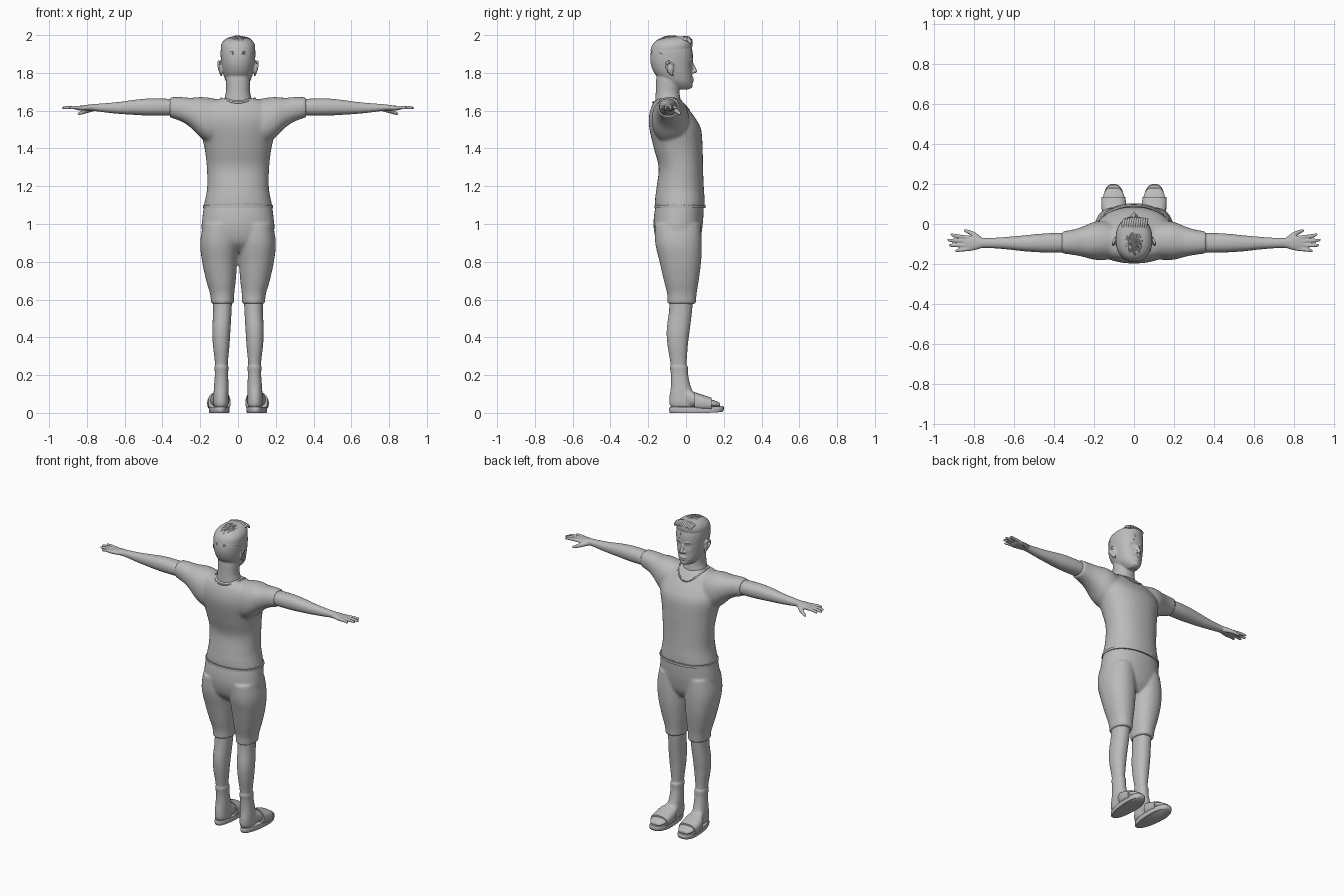
import bpy, bmesh, math, random
from mathutils import Vector

random.seed(4)
GREY = bpy.data.materials.new("plain grey")
GREY.diffuse_color = (0.5, 0.5, 0.5, 1)


def spline(rows, steps):
    """Catmull-Rom interpolation through rows of numbers."""
    out, n = [], len(rows)
    for i in range(n - 1):
        p = [rows[max(0, min(n - 1, i + k))] for k in (-1, 0, 1, 2)]
        for s in range(steps):
            t = s / steps
            out.append([0.5 * (2 * b + (c - a) * t + (2 * a - 5 * b + 4 * c - d) * t * t
                               + (3 * b - a - 3 * c + d) * t ** 3) for a, b, c, d in zip(*p)])
    return out + [list(rows[-1])]


def skin(bm, rings):
    """Bridge rings of points and cap both ends."""
    vs = [[bm.verts.new(p) for p in r] for r in rings]
    n = len(vs[0])
    for a, b in zip(vs, vs[1:]):
        for i in range(n):
            bm.faces.new((a[i], a[(i + 1) % n], b[(i + 1) % n], b[i]))
    bm.faces.new(vs[0])
    bm.faces.new(vs[-1])
    return [v for r in vs for v in r]


def loft(bm, axis, rows, p=2.2, seg=40, steps=5):
    """Rows are (position, low a, high a, low b, high b) across the axis."""
    rings = []
    for m, a0, a1, b0, b1 in spline(rows, steps):
        ring = []
        for i in range(seg):
            t = 2 * math.pi * i / seg
            c, s = math.cos(t), math.sin(t)
            a = (a0 + a1) / 2 + (a1 - a0) / 2 * math.copysign(abs(c) ** (2 / p), c)
            b = (b0 + b1) / 2 + (b1 - b0) / 2 * math.copysign(abs(s) ** (2 / p), s)
            ring.append({"X": (m, a, b), "Y": (a, m, b), "Z": (a, b, m)}[axis])
        rings.append(ring)
    return skin(bm, rings)


def tube(bm, pts, seg=10, steps=4):
    """Rounded tube through points (x, y, z, radius)."""
    path = spline(pts, steps)
    P = [Vector(q[:3]) for q in path]
    R = [q[3] for q in path]
    d0, d1 = (P[0] - P[1]).normalized(), (P[-1] - P[-2]).normalized()
    P = [P[0] + d0 * R[0] * 0.8] + P + [P[-1] + d1 * R[-1] * 0.8]
    R = [R[0] * 0.5] + R + [R[-1] * 0.5]
    rings = []
    for i, (q, r) in enumerate(zip(P, R)):
        d = (P[min(i + 1, len(P) - 1)] - P[max(i - 1, 0)]).normalized()
        u = d.cross(Vector((0.1, 0.2, 1))).normalized()
        w = d.cross(u)
        rings.append([q + (u * math.cos(a) + w * math.sin(a)) * r
                      for a in (2 * math.pi * k / seg for k in range(seg))])
    skin(bm, rings)


def ball(bm, c, r):
    vs = bmesh.ops.create_uvsphere(bm, u_segments=20, v_segments=12, radius=1)["verts"]
    for v in vs:
        v.co = Vector([c[i] + v.co[i] * r[i] for i in range(3)])


def finish(name, bm, voxel=0, mirror=False, smooth=3):
    bmesh.ops.recalc_face_normals(bm, faces=bm.faces[:])
    me = bpy.data.meshes.new(name)
    bm.to_mesh(me)
    bm.free()
    me.materials.append(GREY)
    ob = bpy.data.objects.new(name, me)
    bpy.context.collection.objects.link(ob)
    bpy.ops.object.select_all(action="DESELECT")
    ob.select_set(True)
    bpy.context.view_layer.objects.active = ob
    if voxel:
        m = ob.modifiers.new("blend", "REMESH")
        m.mode, m.voxel_size, m.use_smooth_shade = "VOXEL", voxel, True
        m = ob.modifiers.new("soften", "SMOOTH")
        m.factor, m.iterations = 0.5, smooth
    else:
        bpy.ops.object.shade_smooth_by_angle(angle=math.radians(45))
    if mirror:
        ob.modifiers.new("mirror", "MIRROR")
    return ob


# shirt: torso with both sleeves blended in
bm = bmesh.new()
loft(bm, "Z", [(1.09, -.183, .183, -.165, .10), (1.14, -.172, .172, -.163, .098), (1.2, -.163, .163, -.155, .094),
               (1.3, -.165, .165, -.145, .09), (1.4, -.177, .177, -.17, .088), (1.5, -.20, .20, -.193, .08),
               (1.56, -.205, .205, -.197, .05), (1.61, -.19, .19, -.187, .012), (1.645, -.15, .15, -.17, -.015),
               (1.665, -.09, .09, -.15, -.035)])
for s in (1, -1):
    loft(bm, "X", [(s * .08, -.17, -.0, 1.42, 1.655), (s * .15, -.18, .015, 1.43, 1.668), (s * .2, -.178, .01, 1.46, 1.672),
                   (s * .25, -.165, -.01, 1.51, 1.668), (s * .3, -.155, -.027, 1.543, 1.672), (s * .36, -.147, -.037, 1.564, 1.672)])
finish("shirt", bm, .009, smooth=5)

# collar and shirt hem trims
bm = bmesh.new()
ring = []
for i in range(41):
    a = 2 * math.pi * i / 40
    s = math.sin(a)
    drop = .062 if s > 0 else .022
    ring.append((.088 * math.cos(a), -.08 + .095 * s, 1.665 - drop * s * s, .005))
tube(bm, ring, 8, 1)
finish("collar", bm)
bm = bmesh.new()
loft(bm, "Z", [(1.085, -.186, .186, -.168, .103), (1.1, -.186, .186, -.168, .103)], steps=2)
finish("shirt_hem", bm)

# shorts: pelvis with two legs
bm = bmesh.new()
loft(bm, "Z", [(1.11, -.178, .178, -.158, .094), (1.04, -.188, .188, -.17, .092), (.97, -.192, .192, -.17, .085),
               (.9, -.17, .17, -.15, .07), (.85, -.1, .1, -.1, .04)])
for s in (1, -1):
    loft(bm, "Z", [(1.0, s * .01, s * .185, -.165, .078), (.9, s * .002, s * .2, -.163, .083), (.8, s * .005, s * .19, -.14, .08),
                   (.7, s * .012, s * .168, -.117, .067), (.63, s * .02, s * .148, -.1, .056), (.577, s * .022, s * .142, -.098, .052)])
finish("shorts", bm, .008, smooth=4)

# leg with sock and foot
bm = bmesh.new()
loft(bm, "Z", [(.64, .03, .135, -.085, .04), (.54, .034, .132, -.09, .032), (.44, .04, .136, -.102, .02),
               (.36, .045, .133, -.098, .01), (.24, .055, .12, -.08, .003), (.1, .055, .12, -.075, .01)])
loft(bm, "Z", [(.245, .05, .125, -.086, .011), (.2, .052, .123, -.08, .012), (.14, .05, .127, -.08, .025),
               (.09, .05, .13, -.087, .045), (.05, .05, .13, -.088, .05), (.03, .055, .125, -.08, .05)])
loft(bm, "Y", [(-.05, .06, .12, .03, .1), (0, .05, .132, .03, .135), (.05, .045, .148, .03, .104), (.1, .045, .156, .03, .082),
               (.15, .05, .153, .03, .066), (.18, .07, .135, .032, .053)])
finish("leg_and_foot", bm, .006, True)

# sandal: shaped sole and broad strap
bm = bmesh.new()
rings = []
for z, k in ((.005, .95), (.009, .98), (.018, 1), (.03, 1), (.036, .97)):
    r = []
    for i in range(48):
        a = 2 * math.pi * i / 48
        c, s = math.cos(a), math.sin(a)
        half = .053 + .011 * s
        lift = .012 * max(0, s) ** 3
        r.append((.098 + .005 * s + half * k * math.copysign(abs(c) ** .8, c),
                  .055 + .145 * k * math.copysign(abs(s) ** .9, s), z - .005 + lift * .5))
    rings.append(r)
skin(bm, rings)
finish("sandal_sole", bm, 0, True)
bm = bmesh.new()
loft(bm, "Y", [(.045, .04, .157, .01, .11), (.09, .039, .163, .01, .095), (.135, .043, .162, .01, .08)], p=2.6)
finish("sandal_strap", bm, 0, True)

# arm with hand, fingers and thumb
bm = bmesh.new()
loft(bm, "X", [(.3, -.14, -.045, 1.575, 1.66), (.4, -.143, -.045, 1.573, 1.664), (.48, -.141, -.05, 1.574, 1.664),
               (.55, -.136, -.057, 1.578, 1.657), (.64, -.126, -.065, 1.584, 1.645), (.72, -.12, -.07, 1.593, 1.638),
               (.76, -.12, -.069, 1.598, 1.635), (.79, -.129, -.061, 1.6, 1.632), (.83, -.136, -.058, 1.6, 1.627),
               (.855, -.13, -.064, 1.604, 1.623)], seg=28)
for y0, x1, y1, x in ((-.068, .916, -.053, .85), (-.086, .932, -.08, .85), (-.106, .924, -.107, .85), (-.124, .893, -.135, .84)):
    tube(bm, [(x - .03, y0, 1.615, .010), ((x + x1) / 2, (y0 + y1) / 2, 1.617, .0095), (x1 - .005, y1, 1.614, .0075)])
tube(bm, [(.765, -.082, 1.612, .015), (.80, -.053, 1.6, .013), (.825, -.04, 1.59, .010), (.843, -.033, 1.583, .008)])
finish("arm_and_hand", bm, .004, True)

# head and neck with facial features
bm = bmesh.new()
loft(bm, "Z", [(1.58, -.08, .08, -.165, -.03), (1.65, -.074, .074, -.163, -.028), (1.7, -.064, .064, -.16, -.035),
               (1.76, -.064, .064, -.158, -.03), (1.8, -.06, .06, -.155, -.03)])
face = loft(bm, "Z", [(1.712, -.025, .025, -.05, .012), (1.726, -.042, .042, -.09, .03), (1.755, -.064, .064, -.13, .034),
                      (1.8, -.079, .079, -.168, .033), (1.85, -.088, .088, -.187, .036), (1.9, -.092, .092, -.188, .036),
                      (1.94, -.088, .088, -.176, .028), (1.97, -.072, .072, -.15, .012), (1.985, -.04, .04, -.11, -.01)], seg=56)
for v in face:
    for s in (1, -1):
        d = (v.co - Vector((s * .034, .03, 1.846))).length
        v.co.y -= .008 * math.exp(-(d / .018) ** 2)
tube(bm, [(0, .028, 1.858, .008), (0, .04, 1.83, .009), (0, .049, 1.808, .011)])
tube(bm, [(-.02, .033, 1.767, .004), (0, .036, 1.77, .006), (.02, .033, 1.767, .004)])
tube(bm, [(-.016, .031, 1.757, .004), (0, .034, 1.755, .007), (.016, .031, 1.757, .004)])
ball(bm, (0, .02, 1.731), (.024, .016, .014))
for s in (1, -1):
    ball(bm, (s * .012, .037, 1.804), (.008, .012, .008))
    ball(bm, (s * .034, .011, 1.846), (.015, .013, .01))
    tube(bm, [(s * .014, .032, 1.864, .006), (s * .034, .028, 1.87, .006), (s * .056, .012, 1.865, .004)])
    ball(bm, (s * .088, -.083, 1.822), (.012, .018, .03))
    tube(bm, [(s * .088, -.07, 1.785, .006), (s * .097, -.09, 1.81, .006), (s * .103, -.105, 1.84, .007),
              (s * .102, -.09, 1.86, .007), (s * .092, -.068, 1.845, .006)])
finish("head_and_neck", bm, .004)

# hair: cap with forward swept locks and a raised fringe
bm = bmesh.new()
loft(bm, "Z", [(1.915, -.091, .091, -.189, .026), (1.945, -.09, .09, -.18, .034), (1.968, -.078, .078, -.16, .033),
               (1.984, -.056, .056, -.125, .022), (1.992, -.02, .02, -.09, .0)])
for i in range(110):
    lat, lon = random.uniform(.3, 1.5), random.uniform(-math.pi, math.pi)
    x0 = .086 * math.cos(lat) * math.sin(lon)
    y0 = -.078 + .106 * math.cos(lat) * math.cos(lon)
    pts = []
    sway = random.uniform(-.012, .012)
    for k, r in enumerate((.003, .0065, .003)):
        x, y = x0 + sway * k, y0 + .017 * (k - 1)
        q = (x / .09) ** 2 + ((y + .076) / .113) ** 2
        if q > 1:
            x, y = x / math.sqrt(q), -.076 + (y + .076) / math.sqrt(q)
        z = 1.885 + .107 * max(0, 1 - min(q, 1)) ** .42
        pts.append((x, y, max(z, 1.9 - .008 * k), r))
    tube(bm, pts, 7, 3)
for i in range(11):
    x = -.055 + .011 * i
    b = .012 * (1 - (x / .06) ** 2)
    tube(bm, [(x, -.03, 1.972 + b, .007), (x + .004, .008, 1.974 + b, .010), (x + .01, .022 + b * .6, 1.958 + b, .007)], 8)
finish("hair", bm)
